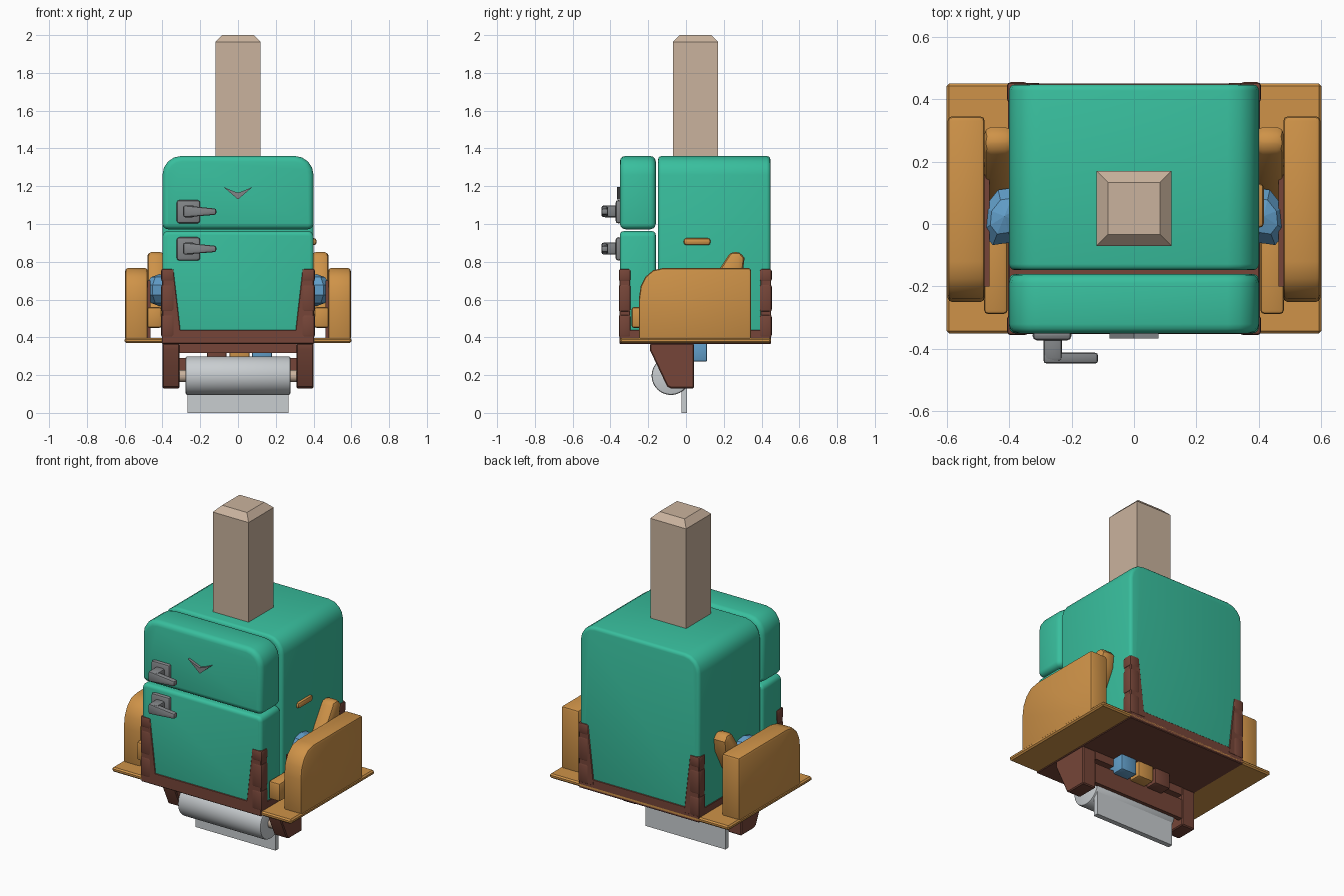
import bpy, bmesh
from math import sin, cos, pi, radians
from mathutils import Matrix, Vector

cube = bpy.data.objects.get("Cube")
if cube:
    bpy.data.objects.remove(cube, do_unlink=True)


def material(name, rgb):
    m = bpy.data.materials.new(name)
    m.use_nodes = True
    m.diffuse_color = (*rgb, 1)
    m.node_tree.nodes["Principled BSDF"].inputs["Base Color"].default_value = (*rgb, 1)
    return m


GREEN = material("sea green", (0.04, 0.52, 0.34))
ORANGE = material("amber orange", (0.62, 0.29, 0.065))
BROWN = material("red brown", (0.18, 0.06, 0.04))
TAN = material("pale wood", (0.59, 0.45, 0.34))
METAL = material("steel grey", (0.22, 0.23, 0.24))
PAPER = material("paper grey", (0.58, 0.61, 0.63))
BLUE = material("sky blue", (0.12, 0.34, 0.58))


def finish(name, bm, mat, flip=1, smooth=True):
    if flip < 0:
        bmesh.ops.scale(bm, vec=(-1, 1, 1), verts=bm.verts)
    bmesh.ops.recalc_face_normals(bm, faces=bm.faces)
    me = bpy.data.meshes.new(name)
    bm.to_mesh(me)
    bm.free()
    if smooth:
        me.polygons.foreach_set("use_smooth", [True] * len(me.polygons))
        me.set_sharp_from_angle(angle=radians(35))
    me.materials.append(mat)
    ob = bpy.data.objects.new(name, me)
    bpy.context.collection.objects.link(ob)
    return ob


def prism(name, pts, axis, lo, hi, mat, bevel=0.0, seg=2, flip=1):
    """Extrude a 2D profile along x (points are y, z) or y (points are x, z)."""
    bm = bmesh.new()
    place = (lambda p, t: (t, p[0], p[1])) if axis == "x" else (lambda p, t: (p[0], t, p[1]))
    face = bm.faces.new([bm.verts.new(place(p, lo)) for p in pts])
    out = bmesh.ops.extrude_face_region(bm, geom=[face])
    verts = [g for g in out["geom"] if isinstance(g, bmesh.types.BMVert)]
    step = Vector((hi - lo, 0, 0)) if axis == "x" else Vector((0, hi - lo, 0))
    bmesh.ops.translate(bm, vec=step, verts=verts)
    bmesh.ops.recalc_face_normals(bm, faces=bm.faces)
    if bevel:
        edges = [e for e in bm.edges if e.calc_face_angle(0) > radians(50)]
        bmesh.ops.bevel(bm, geom=edges, offset=bevel, segments=seg, profile=0.5,
                        affect="EDGES", clamp_overlap=True)
    return finish(name, bm, mat, flip)


def box(name, x, y, z, mat, bevel=0.0, seg=2, flip=1):
    pts = [(x[0], z[0]), (x[1], z[0]), (x[1], z[1]), (x[0], z[1])]
    return prism(name, pts, "y", y[0], y[1], mat, bevel, seg, flip)


def round_rect(x0, x1, z0, z1, low, high, n=4):
    pts = []
    corners = [(x1 - high, z1 - high, high, 0), (x0 + high, z1 - high, high, 1),
               (x0 + low, z0 + low, low, 2), (x1 - low, z0 + low, low, 3)]
    for cx, cz, r, quarter in corners:
        for i in range(n + 1):
            a = (quarter + i / n) * pi / 2
            pts.append((cx + r * cos(a), cz + r * sin(a)))
    return pts


def rod(name, radius, x0, x1, y, z, mat, sides=32, bevel=0.0):
    pts = [(y + radius * cos(2 * pi * i / sides), z + radius * sin(2 * pi * i / sides))
           for i in range(sides)]
    return prism(name, pts, "x", x0, x1, mat, bevel)


# Cabinet and its two doors
prism("cabinet", round_rect(-0.4, 0.4, 0.4, 1.36, 0.02, 0.1), "y", -0.148, 0.447, GREEN, 0.045, 3)
prism("upper_door", round_rect(-0.4, 0.4, 0.972, 1.36, 0.03, 0.1), "y", -0.35, -0.16, GREEN, 0.04, 3)
prism("lower_door", round_rect(-0.4, 0.4, 0.4, 0.962, 0.02, 0.03), "y", -0.35, -0.16, GREEN, 0.04, 3)

# Door handles: plate, stem and lever
for label, z in (("upper", 1.065), ("lower", 0.868)):
    box(label + "_handle_plate", (-0.325, -0.2), (-0.373, -0.34), (z - 0.062, z + 0.062), METAL, 0.015)
    box(label + "_handle_stem", (-0.29, -0.23), (-0.44, -0.36), (z - 0.03, z + 0.034), METAL, 0.012)
    lever = [(-0.29, z - 0.03), (-0.115, z - 0.016), (-0.115, z + 0.016), (-0.29, z + 0.034)]
    prism(label + "_handle_lever", lever, "y", -0.447, -0.412, METAL, 0.01)

# Chevron trim on the upper door
chevron = [(0, 1.13), (0.078, 1.197), (0.035, 1.178), (0, 1.165), (-0.035, 1.178), (-0.078, 1.197)]
prism("chevron_trim", chevron, "y", -0.366, -0.34, METAL)

# Wooden post with a chamfered top
bm = bmesh.new()
bmesh.ops.create_cube(bm, size=1, matrix=Matrix.Translation((0, 0.05, 1.65))
                      @ Matrix.Diagonal((0.24, 0.24, 0.7, 1)))
top = max(bm.faces, key=lambda f: f.calc_center_median().z)
bmesh.ops.bevel(bm, geom=list(top.edges), offset=0.037, segments=1, affect="EDGES")
finish("wooden_post", bm, TAN, smooth=False)

# Base plate and tray
box("base_plate", (-0.6, 0.6), (-0.35, 0.45), (0.37, 0.397), ORANGE, 0.008, 1)
box("base_tray", (-0.403, 0.403), (-0.353, 0.45), (0.366, 0.44), BROWN, 0.004, 1)

# Mirrored side parts
arm = [(-0.25, 0.38), (-0.25, 0.6), (-0.24, 0.67), (-0.215, 0.72), (-0.175, 0.755),
       (-0.12, 0.767), (0.345, 0.767), (0.345, 0.38)]
bracket = [(-0.19, 0.368), (-0.19, 0.33), (-0.1, 0.14), (-0.08, 0.13), (0.042, 0.13), (0.042, 0.368)]
limb = [(0.235, 0.85), (0.285, 0.853), (0.31, 0.82), (0.3, 0.74), (0.16, 0.48), (0.02, 0.52)]
post = [(0.402, 0.4), (0.3, 0.4), (0.318, 0.56), (0.34, 0.75), (0.402, 0.75)]
for side, s in (("left", 1), ("right", -1)):
    prism(side + "_armrest", arm, "x", 0.478, 0.597, ORANGE, 0.015, 2, s)
    box(side + "_armrest_lining", (0.462, 0.479), (-0.2, 0.25), (0.39, 0.7), BROWN, 0, 1, s)
    prism(side + "_limb", limb, "x", 0.39, 0.48, ORANGE, 0.022, 2, s)
    box(side + "_front_block", (0.405, 0.48), (-0.288, 0.1), (0.45, 0.56), ORANGE, 0.012, 2, s)
    prism(side + "_bracket", bracket, "x", 0.31, 0.4, BROWN, 0.006, 1, s)
    # Faceted pad beside the cabinet
    bm = bmesh.new()
    bmesh.ops.create_uvsphere(bm, u_segments=8, v_segments=5, radius=1,
                              matrix=Matrix.Translation((0.415, 0.025, 0.65))
                              @ Matrix.Rotation(radians(22), 4, "Z")
                              @ Matrix.Diagonal((0.075, 0.105, 0.085, 1)))
    finish(side + "_pad", bm, BLUE, s, smooth=False)
    # Corner guards, each with stacked blocks
    for end, y0, y1 in (("front", -0.353, -0.295), ("back", 0.392, 0.451)):
        name = side + "_" + end + "_guard"
        prism(name, post, "y", y0, y1, BROWN, 0.004, 1, s)
        for i, (z0, z1) in enumerate(((0.4, 0.52), (0.535, 0.68), (0.695, 0.763))):
            box(f"{name}_block_{i}", (0.338, 0.407), (y0 - 0.003, y1 + 0.003), (z0, z1),
                BROWN, 0.012, 2, s)

# Small pull on the left wall
box("side_pull", (0.385, 0.416), (-0.012, 0.13), (0.888, 0.925), ORANGE, 0.014)

# Roll holder under the base
box("holder_header", (-0.31, 0.31), (-0.185, 0.04), (0.318, 0.368), BROWN)
box("holder_back_bar", (-0.31, 0.31), (0.012, 0.04), (0.17, 0.29), BROWN)
rod("roll_spindle", 0.032, -0.32, 0.32, -0.08, 0.195, TAN, 16)
rod("paper_roll", 0.102, -0.278, 0.278, -0.08, 0.197, PAPER, 40, 0.01)
box("paper_sheet", (-0.268, 0.268), (-0.024, 0.006), (0.0, 0.2), PAPER)

# Row of small blocks behind the holder
for i, (name, mat) in enumerate((("blue", BLUE), ("orange", ORANGE), ("brown", BROWN))):
    x = 0.075 - i * 0.12
    box(name + "_small_block", (x, x + 0.105), (0.0, 0.112), (0.272, 0.37), mat, 0.008)
